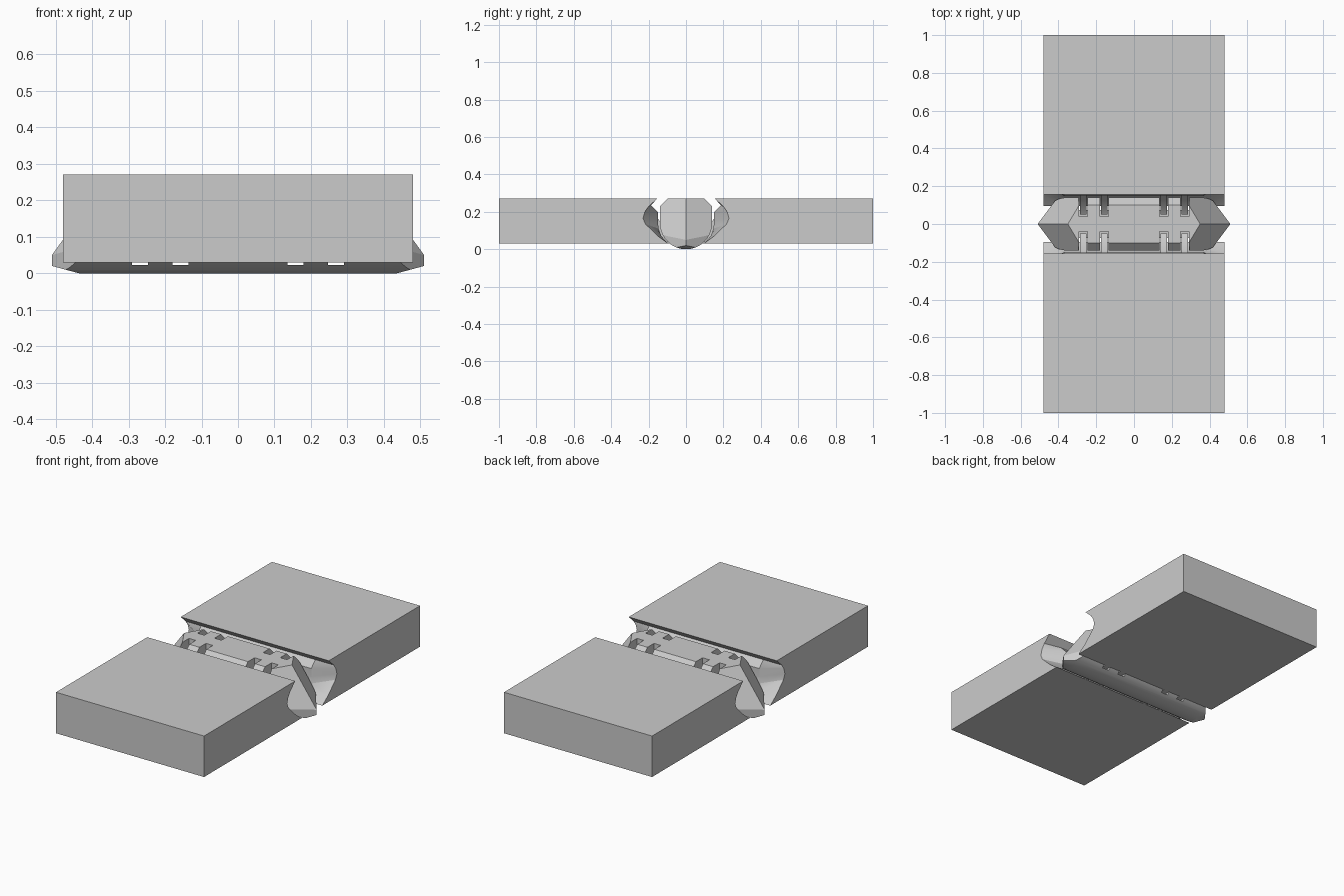
import bpy, bmesh, math
from mathutils import Vector

if "Cube" in bpy.data.objects:
    bpy.data.objects.remove(bpy.data.objects["Cube"])

BANDS = [(0.135, 0.18), (0.246, 0.29)]


def loft(bm, sections):
    """Bridge matching (y, z) profiles placed at x stations and cap the ends."""
    rings = [[bm.verts.new((x, y, z)) for y, z in prof] for x, prof in sections]
    n = len(rings[0])
    for a, b in zip(rings, rings[1:]):
        for i in range(n):
            bm.faces.new((a[i], a[(i + 1) % n], b[(i + 1) % n], b[i]))
    bm.faces.new(rings[0])
    bm.faces.new(rings[-1][::-1])


def finish(name, bm, smooth=True):
    bmesh.ops.recalc_face_normals(bm, faces=bm.faces[:])
    me = bpy.data.meshes.new(name)
    bm.to_mesh(me)
    bm.free()
    ob = bpy.data.objects.new(name, me)
    bpy.context.collection.objects.link(ob)
    if smooth:
        shade(ob)
    return ob


def shade(ob):
    bpy.ops.object.select_all(action='DESELECT')
    ob.select_set(True)
    bpy.context.view_layer.objects.active = ob
    bpy.ops.object.shade_smooth_by_angle(angle=math.radians(25))


# Slab profiles: wide socket at the ends, snug around the pin in the middle
BODY = [(1, .03), (1, .27), (.155, .27)]
WIDE = BODY + [(.2, .228), (.22, .2), (.23, .165), (.217, .135), (.15, .07), (.095, .03)]
SNUG = BODY + [(.187, .235), (.15, .197), (.15, .15), (.147, .11), (.132, .07), (.095, .03)]
FINGER = [(.16, .18), (.1, .09), (.05, .055), (.05, .032), (.11, .032), (.17, .06)]

for name, s in (("back_slab", 1), ("front_slab", -1)):
    flip = lambda prof: [(s * y, z) for y, z in prof]
    bm = bmesh.new()
    loft(bm, [(-.48, flip(WIDE)), (-.37, flip(SNUG)), (.37, flip(SNUG)), (.48, flip(WIDE))])
    finish(name, bm)
    # Hook fingers reaching into the pin slots
    bm = bmesh.new()
    for a, b in BANDS:
        for m in (1, -1):
            loft(bm, [(m * (a + .005), flip(FINGER)), (m * (b - .005), flip(FINGER))])
    finish(name.replace("slab", "fingers"), bm)

# Hinge pin: round underside, chamfered flat top
arc = [(.14 * math.cos(t), .14 + .14 * math.sin(t))
       for t in (math.pi + math.pi * i / 20 for i in range(21))]
prof = [(.14, .23), (.1, .27), (-.1, .27), (-.14, .23)] + arc
bm = bmesh.new()
loft(bm, [(-.6, prof), (.6, prof)])

# Faceted pointed ends
for sx in (1, -1):
    cuts = [((.51, 0, .02), (.27, 0, -1))]
    for sy in (1, -1):
        cuts += [((.35, 0, .27), (1, sy * .6, .727)), ((.51, 0, 0), (1, sy * .75, 0))]
    for co, no in cuts:
        r = bmesh.ops.bisect_plane(
            bm, geom=bm.verts[:] + bm.edges[:] + bm.faces[:], dist=1e-6,
            plane_co=(sx * co[0], co[1], co[2]),
            plane_no=Vector((sx * no[0], no[1], no[2])).normalized(), clear_outer=True)
        edges = [e for e in bm.edges if e.is_boundary]
        if edges:
            bmesh.ops.holes_fill(bm, edges=edges, sides=0)
pin = finish("hinge_pin", bm, False)

# U-shaped channels through the pin for the fingers
U = [(-.16, .3), (-.04, .3), (-.04, .065), (.04, .065), (.04, .3), (.16, .3), (.16, .022), (-.16, .022)]
bm = bmesh.new()
for a, b in BANDS:
    for m in (1, -1):
        loft(bm, [(m * a, U), (m * b, U)])
cutter = finish("slot_cutter", bm, False)
cutter.hide_render = True

mod = pin.modifiers.new("slots", 'BOOLEAN')
mod.operation = 'DIFFERENCE'
mod.solver = 'EXACT'
mod.object = cutter
bpy.context.view_layer.objects.active = pin
bpy.ops.object.modifier_apply(modifier=mod.name)
bpy.data.objects.remove(cutter, do_unlink=True)
shade(pin)
